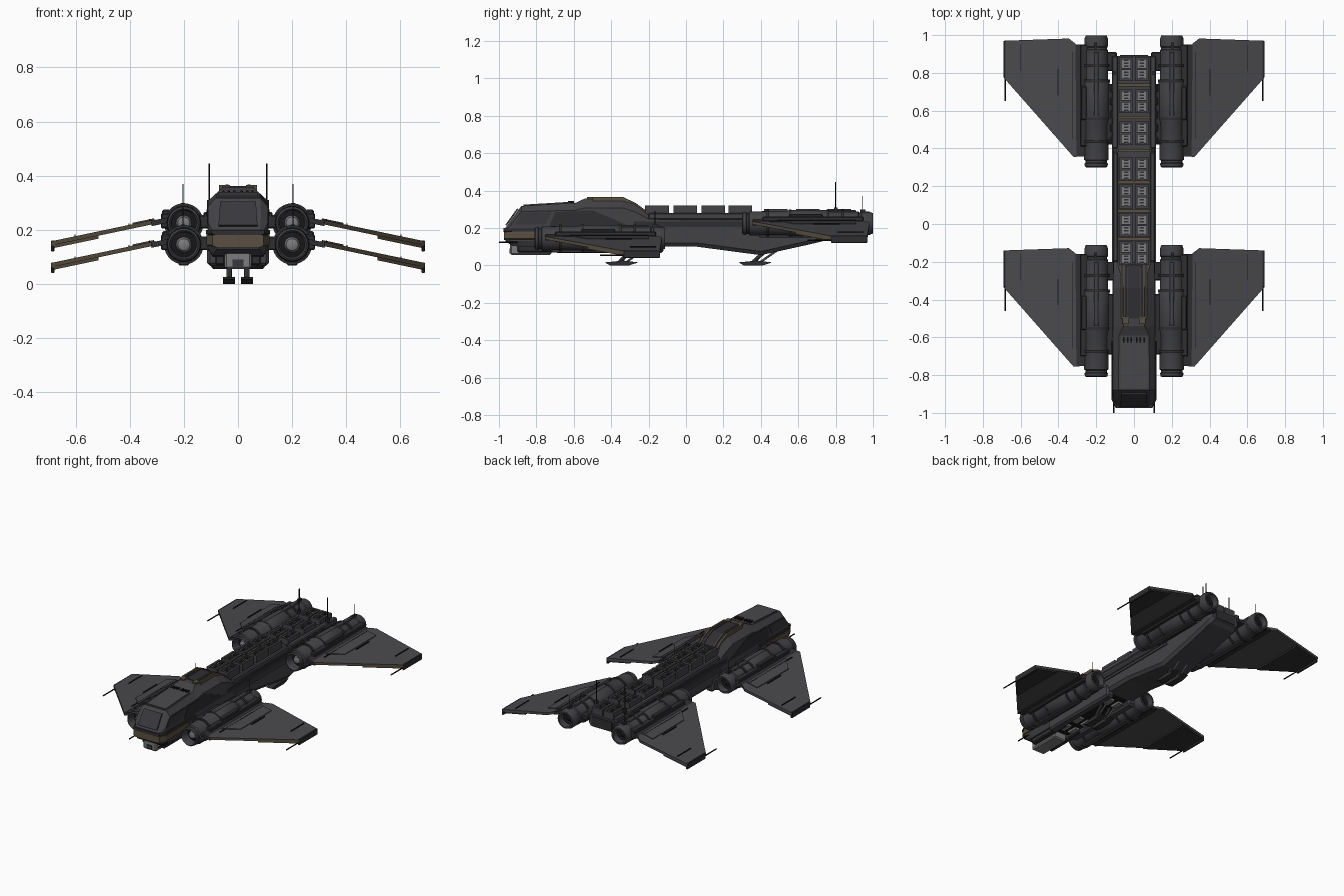
import bpy, bmesh, math
from mathutils import Matrix, Vector

old = bpy.data.objects.get("Cube")
if old:
    bpy.data.objects.remove(old, do_unlink=True)


def material(name, r, g, b):
    m = bpy.data.materials.new(name)
    m.use_nodes = True
    m.diffuse_color = (r, g, b, 1)
    bsdf = m.node_tree.nodes["Principled BSDF"]
    bsdf.inputs["Base Color"].default_value = (r, g, b, 1)
    bsdf.inputs["Roughness"].default_value = 0.7
    return m


HULL = material("hull grey", .055, .054, .06)
WING = material("wing grey", .068, .066, .073)
DARK = material("dark grey", .028, .028, .031)
BLACK = material("black", .009, .009, .01)
BRONZE = material("bronze", .1, .08, .052)
STEEL = material("steel", .2, .2, .21)
GLASS = material("window", .04, .04, .046)


def finish(name, bm, mats, mirror=False, smooth=False, bevel=0):
    bmesh.ops.recalc_face_normals(bm, faces=bm.faces)
    me = bpy.data.meshes.new(name)
    bm.to_mesh(me)
    bm.free()
    for m in mats if isinstance(mats, tuple) else (mats,):
        me.materials.append(m)
    ob = bpy.data.objects.new(name, me)
    bpy.context.collection.objects.link(ob)
    if smooth:
        me.shade_smooth()
        me.set_sharp_from_angle(angle=math.radians(35))
    if bevel:
        mod = ob.modifiers.new("bevel", 'BEVEL')
        mod.width, mod.segments = bevel, 1
    if mirror:
        ob.modifiers.new("mirror", 'MIRROR')
    return ob


def boxes(name, ranges, mat, mirror=False, bevel=0):
    """Boxes in one object, each given as x0, x1, y0, y1, z0, z1."""
    bm = bmesh.new()
    for x0, x1, y0, y1, z0, z1 in ranges:
        mtx = Matrix.LocRotScale(Vector((x0 + x1, y0 + y1, z0 + z1)) / 2, None,
                                 Vector((x1 - x0, y1 - y0, z1 - z0)))
        bmesh.ops.create_cube(bm, size=1, matrix=mtx)
    return finish(name, bm, mat, mirror, bevel=bevel)


def prism(name, pts, shift, mat, mirror=False, rule=None):
    """Extrude a polygon by a vector; rule(face) picks the material slot."""
    bm = bmesh.new()
    face = bm.faces.new([bm.verts.new(p) for p in pts])
    ext = bmesh.ops.extrude_face_region(bm, geom=[face], use_keep_orig=True)
    moved = [v for v in ext["geom"] if isinstance(v, bmesh.types.BMVert)]
    bmesh.ops.translate(bm, verts=moved, vec=shift)
    bmesh.ops.recalc_face_normals(bm, faces=bm.faces)
    for f in bm.faces:
        f.material_index = rule(f) if rule else 0
    return finish(name, bm, mat, mirror)


def strip(name, path, x0, x1, t, mat, mirror=False):
    """Thin band following a side path of (y, z) points."""
    pts = [(x0, y, z - .02) for y, z in path] + [(x0, y, z + t) for y, z in reversed(path)]
    return prism(name, pts, (x1 - x0, 0, 0), mat, mirror)


def loft(name, stations, mat):
    """Stations: y, half width, bottom z, top z, top half width, corner drop."""
    bm = bmesh.new()
    rings = []
    for y, w, zb, zt, wt, c in stations:
        half = [(w * .85, zb), (w, zb + c), (w, zt - c), (wt, zt)]
        ring = half + [(-x, z) for x, z in reversed(half)]
        rings.append([bm.verts.new((x, y, z)) for x, z in ring])
    for a, b in zip(rings, rings[1:]):
        for i in range(len(a)):
            j = (i + 1) % len(a)
            bm.faces.new((a[i], a[j], b[j], b[i]))
    bm.faces.new(rings[0])
    bm.faces.new(rings[-1])
    return finish(name, bm, mat)


def lathe(name, profile, x, z, mat, seg=28):
    """Turn (radius, y) points about a lengthwise axis, on both sides."""
    bm = bmesh.new()
    vs = [bm.verts.new((x + r, y, z)) for r, y in profile]
    es = [bm.edges.new(p) for p in zip(vs, vs[1:])]
    bmesh.ops.spin(bm, geom=vs + es, cent=(x, 0, z), axis=(0, 1, 0), angle=math.tau, steps=seg)
    bmesh.ops.remove_doubles(bm, verts=bm.verts, dist=1e-4)
    return finish(name, bm, mat, True, True)


def rod(name, a, b, r, mat, mirror=True):
    a, b = Vector(a), Vector(b)
    bm = bmesh.new()
    rot = (b - a).to_track_quat('Z', 'Y').to_matrix().to_4x4()
    bmesh.ops.create_cone(bm, cap_ends=True, segments=8, radius1=r, radius2=r,
                          depth=(b - a).length, matrix=Matrix.Translation((a + b) / 2) @ rot)
    return finish(name, bm, mat, mirror, True)


# Main hull with cockpit, hump, cargo deck and keel
loft("hull", [
    (-.965, .09, .13, .2, .08, .015), (-.93, .11, .105, .25, .085, .025),
    (-.88, .11, .1, .318, .082, .03), (-.59, .11, .1, .335, .08, .04),
    (-.54, .11, .1, .358, .055, .05), (-.34, .11, .1, .358, .055, .05),
    (-.27, .11, .1, .325, .07, .04), (-.2, .108, .1, .268, .09, .02),
    (.06, .108, .1, .262, .09, .02), (.4, .108, .055, .262, .09, .02),
    (.65, .108, .11, .262, .09, .02), (.86, .112, .16, .262, .09, .02),
    (.89, .1, .18, .255, .085, .02)], HULL)
loft("chin_band", [(-.972, .095, .135, .18, .095, .008), (-.93, .117, .135, .18, .116, .008),
                   (-.6, .117, .135, .18, .116, .008)], BRONZE)
loft("nose_bumper", [(-.975, .097, .18, .2, .092, .005), (-.93, .118, .18, .2, .117, .005),
                     (-.62, .118, .18, .2, .117, .005)], DARK)

# Cockpit windows and roof panel
prism("front_window", [(.072, -.959, .212), (.066, -.896, .3), (-.066, -.896, .3),
                       (-.072, -.959, .212)], (0, -.007, .005), GLASS)
prism("side_window", [(.107, -.915, .22), (.107, -.88, .28), (.107, -.72, .285), (.107, -.75, .22)],
      (.006, 0, 0), GLASS, True)
prism("cockpit_side_panel", [(.107, -.73, .21), (.107, -.7, .285), (.107, -.5, .295), (.107, -.3, .21)],
      (.007, 0, 0), DARK, True)
strip("roof_panel", [(-.87, .318), (-.62, .333)], -.072, .072, .007, WING)
boxes("roof_vents", [(x, x + .008, -.63, -.6, .325, .345) for x in (.01, .03, .05)], BLACK, True)

# Hump channel and bronze ribs
hump = [(-.5, .358), (-.34, .358), (-.27, .325), (-.2, .275)]
strip("hump_channel", hump, -.035, .035, .004, DARK)
strip("hump_rib", hump, .058, .07, .008, BRONZE, True)
strip("hump_inner_rib", hump, .036, .046, .009, HULL, True)
boxes("hump_cap", [(.03, .06, -.53, -.49, .355, .366)], BRONZE, True)

# Cargo deck: rails, containers, ribs and cross frames
boxes("deck_rail", [(.084, .112, -.2, .38, .245, .28), (.084, .116, .4, .89, .245, .28)], HULL, True, .006)
rows = [(-.155, .32), (-.005, .32), (.145, .32), (.29, .32), (.48, .302), (.65, .302), (.82, .302)]
boxes("containers", [(.007, .076, y - .06, y + .06, .25, z - .008) for y, z in rows], STEEL, True, .005)
boxes("container_frames", [(x, x + .014, y - .063, y + .063, .255, z) for y, z in rows
                           for x in (.004, .066)], HULL, True)
boxes("container_straps", [(.004, .08, y + d - .006, y + d + .006, .255, z) for y, z in rows
                           for d in (-.057, 0, .057)], HULL, True)
boxes("container_ribs", [(.03, .054, y + i * .016 - .004, y + i * .016 + .004, .28, z - .002)
                         for y, z in rows for i in (-3, -2, -1, 1, 2, 3)], DARK, True)
boxes("deck_cross_bars", [(-.085, .085, y - .008, y + .008, .25, .275)
                          for y in (-.08, .07, .22, .39, .565, .735)], BRONZE)
boxes("rear_clamps", [(.11, .127, y, y + .04, .22, .265) for y in (.42, .49, .56, .63, .7)], DARK, True, .004)

# Hull side strips, belly and stern
boxes("side_groove", [(.1, .111, -.28, .86, .205, .235)], DARK, True)
boxes("side_pipe", [(.1, .116, -.2, .45, .18, .195)], HULL, True)
boxes("belly_sponson", [(.058, .115, -.7, -.12, .066, .15)], HULL, True, .012)
boxes("gear_bay", [(-.06, .06, -.7, -.14, .092, .11)], BLACK)
boxes("bay_fittings", [(.015, .05, y, y + .07, .078, .1) for y in (-.66, -.54, -.24)], STEEL, True)
boxes("chin_block", [(-.05, .05, -.94, -.72, .055, .12)], STEEL, False, .008)
boxes("chin_block_trim", [(.047, .085, -.9, -.6, .07, .12)], DARK, True, .006)
boxes("chin_lamp", [(-.02, .02, -.945, -.93, .065, .09)], GLASS)
boxes("stern_plate", [(-.075, .075, .88, .896, .19, .245)], DARK)

# Landing skids
for tag, y, top in (("front", -.355, -.27), ("rear", .36, .45)):
    prism(tag + "_skid", [(.012, y - .08, .016), (.012, y - .05, 0), (.012, y + .05, 0),
                          (.012, y + .1, .016), (.012, y + .02, .026)], (.043, 0, 0), DARK, True)
    rod(tag + "_strut", (.033, y, .02), (.033, top, .1), .01, HULL)
    rod(tag + "_brace", (.033, y + .04, .02), (.033, top + .05, .09), .006, STEEL)


def wing_z(x):
    return .168 - .21 * (x - .26)


# Engine and wing units: front pair, then the same set higher at the rear
for tag, dy, dz in (("front", 0, 0), ("rear", 1.11, .08)):
    ez = .145 + dz

    def wing_part(name, plan, drop, thick, mat, rule=None):
        prism(tag + name, [(x, y + dy, wing_z(x) + dz - drop) for x, y in plan],
              (0, 0, -thick), mat, True, rule)

    def unit(name, ranges, mat, bevel=.005):
        boxes(tag + name, [(a, b, c + dy, d + dy, e + dz, f + dz) for a, b, c, d, e, f in ranges],
              mat, True, bevel)

    # Nacelle with hollow intake and exhaust
    lathe(tag + "_nacelle", [(r, y + dy) for r, y in (
        (.046, -.74), (.046, -.8), (.053, -.81), (.06, -.805), (.062, -.79), (.056, -.785),
        (.056, -.775), (.064, -.77), (.066, -.57), (.071, -.56), (.071, -.36), (.063, -.345),
        (.063, -.19), (.058, -.185), (.058, -.175), (.062, -.17), (.062, -.13), (.055, -.111),
        (.045, -.111), (.04, -.16))], .2, ez, HULL)
    lathe(tag + "_intake_fan", [(.047, -.75 + dy), (.025, -.755 + dy)], .2, ez, BLACK)
    lathe(tag + "_intake_cone", [(.03, -.75 + dy), (.022, -.775 + dy), (0, -.785 + dy)], .2, ez, STEEL)
    lathe(tag + "_exhaust", [(.046, -.15 + dy), (.02, -.155 + dy), (0, -.135 + dy)], .2, ez, BLACK)
    for y in (-.68, -.56, -.36, -.28):
        lathe(tag + "_nacelle_band", [(.06, y + dy), (.073, y + dy), (.073, y + .014 + dy),
                                      (.06, y + .014 + dy)], .2, ez, DARK)

    # Pylon, nacelle fairings and wing root
    unit("_pylon", [(.09, .15, -.69, -.37, .125, .175), (.09, .15, -.3, -.2, .135, .165)], DARK)
    unit("_nacelle_spine", [(.185, .215, -.54, -.2, .19, .217), (.18, .22, -.72, -.3, .068, .085)], HULL)
    unit("_root_fairing", [(.24, .285, -.7, -.16, .125, .182), (.25, .28, -.56, -.38, .17, .195)], DARK)
    wing_part("_wing_root", [(.24, -.75), (.32, -.755), (.32, -.16), (.24, -.16)], .002, .02, DARK)

    # Main wing, bronze along its swept edge
    wing_part("_wing", [(.305, -.752), (.32, -.755), (.69, -.335), (.69, -.14), (.345, -.128),
                        (.31, -.155)], 0, .016, (WING, BRONZE), lambda f: int(f.normal.y < -.3))
    wing_part("_wing_outer_keel", [(.515, -.525), (.688, -.332), (.688, -.143), (.515, -.138)],
              .014, .013, (DARK, BRONZE), lambda f: int(f.normal.y < -.3))
    wing_part("_wing_inner_panel", [(.31, -.62), (.39, -.53), (.39, -.2), (.31, -.2)], -.005, .008, WING)
    for x, y0, y1 in ((.4, -.43, -.29), (.6, -.3, -.16), (.325, -.66, -.2)):
        wing_part("_panel_line", [(x, y0), (x + .004, y0), (x + .004, y1), (x, y1)], -.006, .008, BLACK)
    unit("_wing_tip", [(.678, .691, -.335, -.14, .04, .08)], DARK, .003)
    rod(tag + "_tip_probe", (.681, -.46 + dy, .055 + dz), (.681, -.3 + dy, .055 + dz), .004, BLACK)
    rod(tag + "_engine_antenna", (.203, -.165 + dy, ez + .05), (.203, -.165 + dy, ez + .145), .0025, BLACK)
    unit("_antenna_base", [(.195, .211, -.18, -.15, .2, .22)], DARK, 0)

# Tall deck antennas and nose probes
rod("deck_antenna", (.106, .8, .26), (.106, .8, .445), .0025, BLACK)
boxes("deck_antenna_base", [(.098, .114, .79, .81, .27, .31)], DARK, True)
rod("nose_probe", (.108, -1, .125), (.108, -.9, .125), .004, BLACK)
